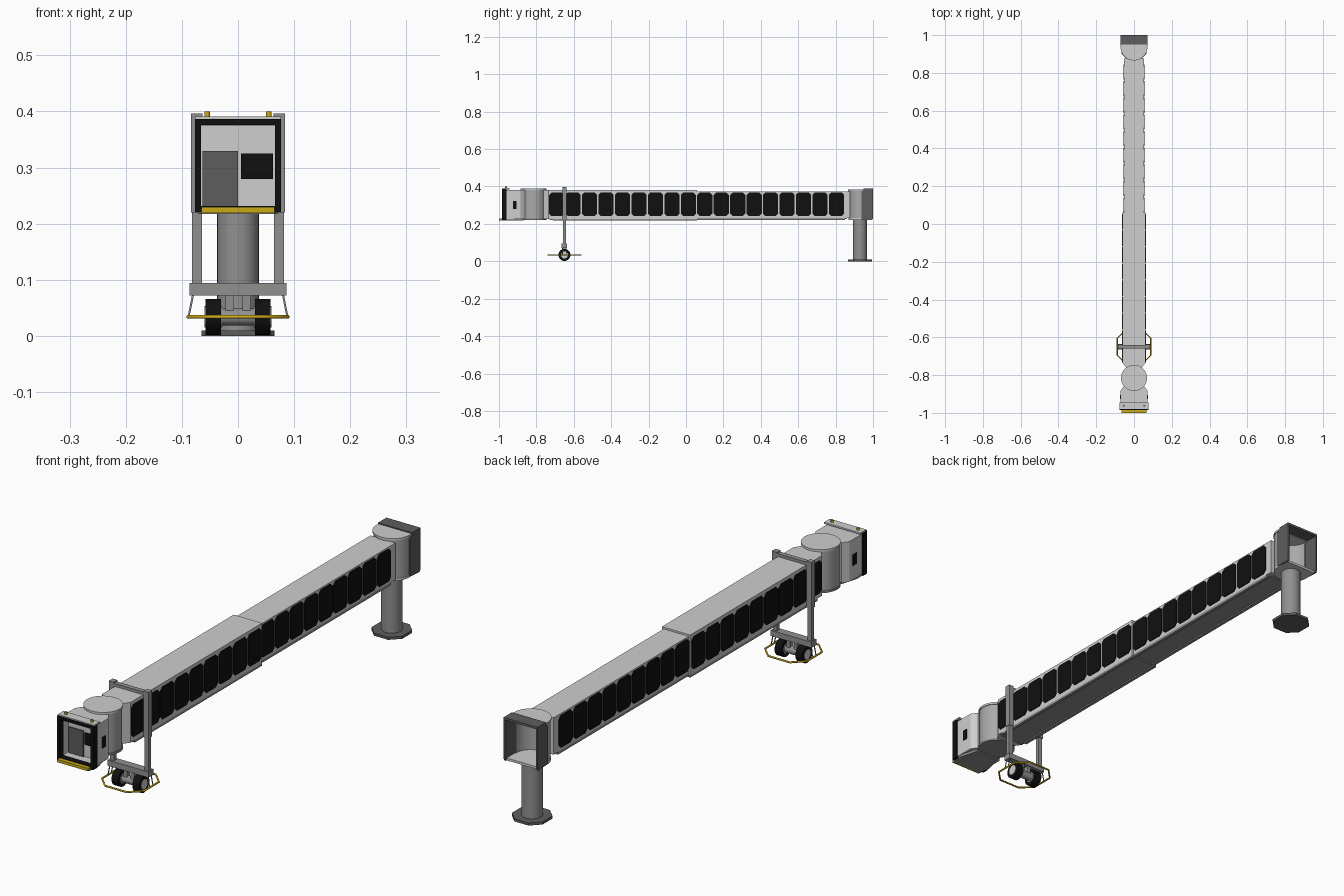
import bpy, bmesh, math
from mathutils import Vector

cube = bpy.data.objects.get("Cube")
if cube:
    bpy.data.objects.remove(cube, do_unlink=True)


def material(name, r, g, b):
    m = bpy.data.materials.new(name)
    m.use_nodes = True
    m.diffuse_color = (r, g, b, 1)
    m.node_tree.nodes["Principled BSDF"].inputs["Base Color"].default_value = (r, g, b, 1)
    return m


LIGHT = material("light grey paint", 0.62, 0.62, 0.62)
DRUM = material("drum grey", 0.4, 0.4, 0.4)
STEEL = material("steel grey", 0.28, 0.28, 0.28)
DARK = material("dark grey", 0.11, 0.11, 0.11)
BLACK = material("black", 0.005, 0.005, 0.005)
YELLOW = material("safety yellow", 0.6, 0.4, 0.01)


def finish(name, bm, mat, smooth=False):
    bmesh.ops.recalc_face_normals(bm, faces=bm.faces)
    me = bpy.data.meshes.new(name)
    bm.to_mesh(me)
    bm.free()
    ob = bpy.data.objects.new(name, me)
    bpy.context.collection.objects.link(ob)
    me.materials.append(mat)
    if smooth:
        bpy.ops.object.select_all(action="DESELECT")
        ob.select_set(True)
        bpy.context.view_layer.objects.active = ob
        bpy.ops.object.shade_smooth_by_angle(angle=math.radians(35))
    return ob


def add_prism(bm, pts, lo, hi, axis):
    """Extrude a closed outline along x, y or z."""
    place = {"x": lambda a, b, c: (c, a, b),
             "y": lambda a, b, c: (a, c, b),
             "z": lambda a, b, c: (a, b, c)}[axis]
    ends = [[bm.verts.new(place(a, b, c)) for a, b in pts] for c in (lo, hi)]
    for ring in ends:
        bm.faces.new(ring)
    n = len(pts)
    for i in range(n):
        j = (i + 1) % n
        bm.faces.new((ends[0][i], ends[0][j], ends[1][j], ends[1][i]))


def prism(name, pts, lo, hi, axis, mat, smooth=False):
    bm = bmesh.new()
    add_prism(bm, pts, lo, hi, axis)
    return finish(name, bm, mat, smooth)


def rect(a0, a1, b0, b1, cut=0.0):
    """Rectangle outline with optional chamfered corners."""
    if not cut:
        return [(a0, b0), (a1, b0), (a1, b1), (a0, b1)]
    return [(a0 + cut, b0), (a1 - cut, b0), (a1, b0 + cut), (a1, b1 - cut),
            (a1 - cut, b1), (a0 + cut, b1), (a0, b1 - cut), (a0, b0 + cut)]


def box(name, x0, x1, y0, y1, z0, z1, mat):
    return prism(name, rect(x0, x1, y0, y1), z0, z1, "z", mat)


def arc(cx, cy, r, a0=0, a1=360, n=40):
    steps = n if a1 - a0 == 360 else n + 1
    return [(cx + r * math.cos(math.radians(a0 + (a1 - a0) * i / n)),
             cy + r * math.sin(math.radians(a0 + (a1 - a0) * i / n))) for i in range(steps)]


def frame(name, w, z0, z1, t, y0, y1, mat):
    """Open rectangular sleeve along y."""
    bm = bmesh.new()
    add_prism(bm, rect(-w, w, z1 - t, z1), y0, y1, "y")
    add_prism(bm, rect(-w, w, z0, z0 + t), y0, y1, "y")
    for s in (-1, 1):
        add_prism(bm, rect(s * (w - t), s * w, z0 + t, z1 - t), y0, y1, "y")
    return finish(name, bm, mat)


def tube(name, pts, r, mat, closed=False):
    cu = bpy.data.curves.new(name, "CURVE")
    cu.dimensions = "3D"
    cu.bevel_depth = r
    cu.bevel_resolution = 1
    sp = cu.splines.new("POLY")
    sp.points.add(len(pts) - 1)
    for p, co in zip(sp.points, pts):
        p.co = (*co, 1)
    sp.use_cyclic_u = closed
    cu.materials.append(mat)
    ob = bpy.data.objects.new(name, cu)
    bpy.context.collection.objects.link(ob)
    return ob


SIDES = ((1, "left"), (-1, "right"))

# Telescoping tunnel sections
front_plan = [(-0.06, 0.06), (-0.06, -0.735), (-0.035, -0.77),
              (0.035, -0.77), (0.06, -0.735), (0.06, 0.06)]
prism("outer_tunnel", front_plan, 0.226, 0.38, "z", LIGHT)
box("inner_tunnel", -0.053, 0.053, 0.06, 0.876, 0.232, 0.373, LIGHT)
box("outer_underside", -0.052, 0.052, -0.73, 0.055, 0.222, 0.226, STEEL)
box("inner_underside", -0.046, 0.046, 0.055, 0.86, 0.227, 0.232, STEEL)
for s, side in SIDES:
    box(side + "_outer_rail", s * 0.048, s * 0.06, -0.71, 0.06, 0.217, 0.226, STEEL)
    box(side + "_inner_rail", s * 0.041, s * 0.053, 0.06, 0.85, 0.222, 0.232, STEEL)
    # Rows of side windows
    for part, x, first, last in (("outer", 0.06, 0, 9), ("inner", 0.053, 9, 18)):
        bm = bmesh.new()
        for i in range(first, last):
            y = -0.732 + i * 0.088
            add_prism(bm, rect(y, y + 0.081, 0.243, 0.367, 0.012), s * x, s * (x + 0.003), "x")
        finish(side + "_" + part + "_windows", bm, BLACK)

# Front rotunda
FY = -0.815
prism("front_drum", arc(0, FY, 0.066), 0.23, 0.38, "z", DRUM, True)
prism("front_drum_roof", arc(0, FY, 0.069), 0.38, 0.388, "z", LIGHT, True)
prism("front_drum_floor", arc(0, FY, 0.069), 0.222, 0.23, "z", STEEL, True)

# Cab with recessed back wall, door and window
cab_plan = [(-0.072, -0.93), (0.072, -0.93), (0.072, -0.885),
            (0.055, -0.86), (-0.055, -0.86), (-0.072, -0.885)]
prism("cab_body", cab_plan, 0.226, 0.38, "z", LIGHT)
frame("cab_shell", 0.072, 0.226, 0.38, 0.006, -0.962, -0.93, LIGHT)
frame("cab_bellows", 0.077, 0.221, 0.387, 0.011, -0.985, -0.96, BLACK)
box("cab_canopy", -0.077, 0.077, -0.98, -0.945, 0.385, 0.391, LIGHT)
box("cab_door", -0.063, 0.0, -0.936, -0.93, 0.232, 0.33, DARK)
box("cab_window", 0.005, 0.062, -0.935, -0.93, 0.28, 0.325, BLACK)
prism("cab_floor", [(-0.065, -0.992), (0.065, -0.992), (0.07, -0.94),
                    (0.05, -0.87), (-0.05, -0.87), (-0.07, -0.94)], 0.217, 0.226, "z", STEEL)
box("front_bumper", -0.065, 0.065, -1.0, -0.985, 0.219, 0.23, YELLOW)
for s, side in SIDES:
    box(side + "_cab_side_window", s * 0.072, s * 0.0745, -0.926, -0.905, 0.28, 0.322, BLACK)
    prism(side + "_beacon", arc(s * 0.055, -0.962, 0.005, n=12), 0.391, 0.4, "z", YELLOW, True)

# Rear rotunda, open at the back, with a dark hood
RY = 0.937
wall = arc(0, RY, 0.068, 180, 360) + arc(0, RY, 0.063, 180, 360)[::-1]
prism("rear_drum_wall", wall, 0.23, 0.378, "z", DRUM, True)
prism("rear_drum_roof", arc(0, RY, 0.071, 170, 370), 0.378, 0.385, "z", LIGHT, True)
floor_plan = arc(0, RY, 0.069, 180, 360) + [(0.066, 0.99), (-0.066, 0.99)]
prism("rear_drum_floor", floor_plan, 0.222, 0.231, "z", LIGHT)
box("hood_roof", -0.072, 0.072, 0.949, 1.0, 0.38, 0.389, DARK)
hood_side = [(0.937, 0.225), (0.995, 0.222), (1.0, 0.23), (1.0, 0.38), (0.949, 0.38), (0.937, 0.37)]
for s, side in SIDES:
    prism(side + "_hood_side", hood_side, s * 0.066, s * 0.072, "x", DARK)

# Pedestal
prism("pedestal_column", arc(0, 0.93, 0.037), 0.01, 0.222, "z", STEEL, True)
prism("pedestal_base", rect(-0.065, 0.065, 0.865, 0.995, 0.035), 0, 0.01, "z", DARK)

# Lift frame
LY = -0.65
for s, side in SIDES:
    box(side + "_lift_sleeve", s * 0.063, s * 0.084, LY - 0.011, LY + 0.011, 0.22, 0.396, STEEL)
    box(side + "_lift_column", s * 0.064, s * 0.082, LY - 0.008, LY + 0.008, 0.09, 0.22, STEEL)
box("lift_top_beam", -0.063, 0.063, LY - 0.009, LY + 0.009, 0.38, 0.391, STEEL)
box("lift_lower_beam", -0.086, 0.086, LY - 0.015, LY + 0.015, 0.072, 0.094, STEEL)

# Wheel bogie
for s, side in SIDES:
    box(side + "_bogie_post", s * 0.008, s * 0.022, LY - 0.01, LY + 0.01, 0.04, 0.072, STEEL)
    ring = prism(side + "_tyre", arc(LY, 0.034, 0.032, n=28), s * 0.03, s * 0.058, "x", BLACK, True)
    prism(side + "_hub", arc(LY, 0.034, 0.019, n=20), s * 0.0285, s * 0.0595, "x", LIGHT, True)
prism("bogie_axle", arc(LY, 0.034, 0.015, n=16), -0.03, 0.03, "x", STEEL, True)

# Safety hoop and its struts
hoop = rect(-0.089, 0.089, -0.738, -0.562, 0.043)
tube("safety_hoop", [(x, y, 0.034) for x, y in hoop], 0.0035, YELLOW, True)
for s, side in SIDES:
    for dy in (-0.01, 0.01):
        tube(side + "_hoop_strut", [(s * 0.08, LY + dy, 0.074), (s * 0.088, LY + dy, 0.035)],
             0.002, STEEL)
